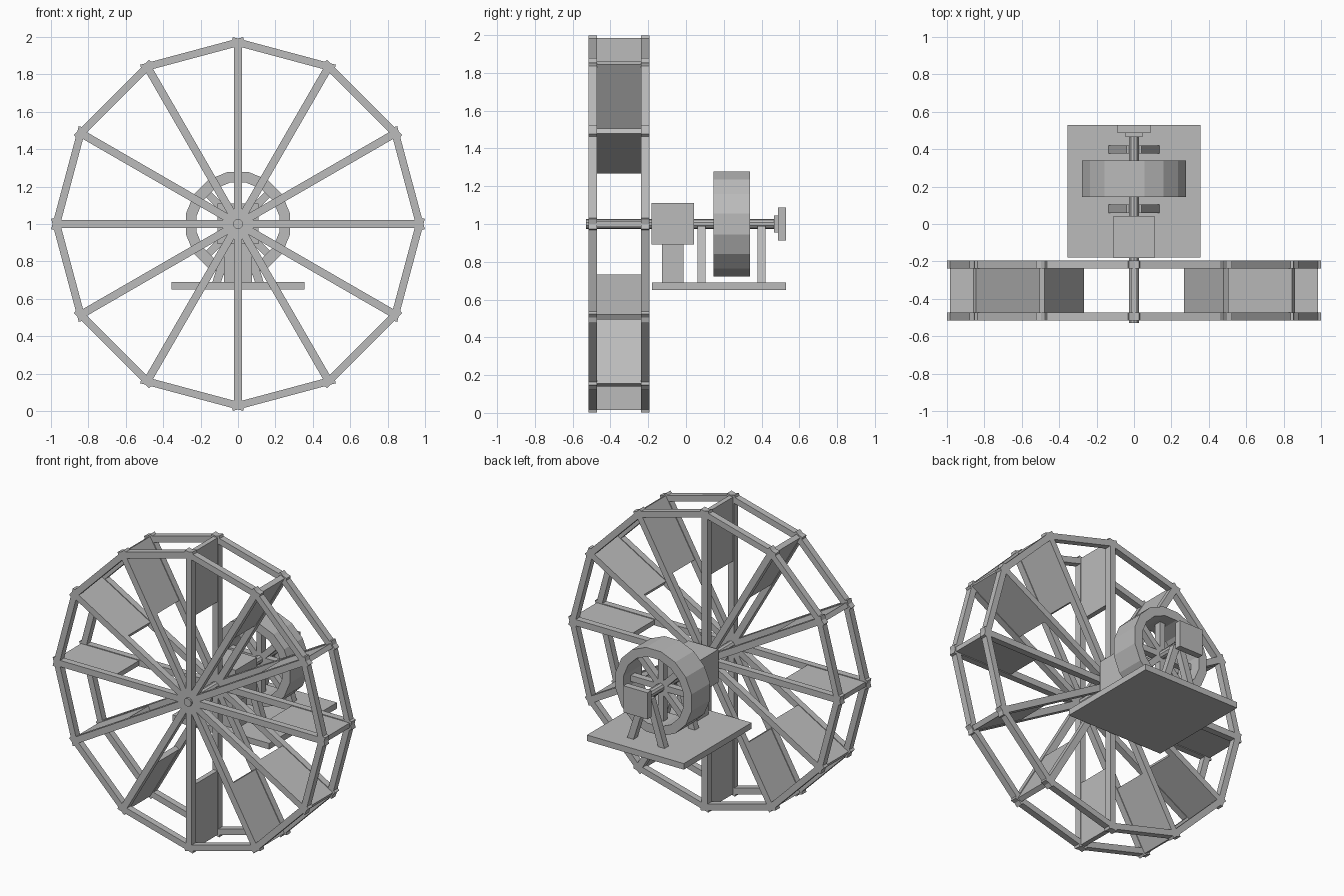
import bpy, bmesh, math
from mathutils import Matrix, Vector

if "Cube" in bpy.data.objects:
    bpy.data.objects.remove(bpy.data.objects["Cube"])

grey = bpy.data.materials.new("plain_grey")
grey.use_nodes = True
colour = (0.5, 0.5, 0.5, 1)
grey.diffuse_color = colour
grey.node_tree.nodes["Principled BSDF"].inputs["Base Color"].default_value = colour

AXIS = Matrix.Translation((0, 0, 1))


def make(name, bm):
    mesh = bpy.data.meshes.new(name)
    bmesh.ops.recalc_face_normals(bm, faces=bm.faces)
    bm.to_mesh(mesh)
    bm.free()
    mesh.materials.append(grey)
    obj = bpy.data.objects.new(name, mesh)
    bpy.context.collection.objects.link(obj)
    return obj


def add_box(bm, lo, hi, matrix=Matrix()):
    lo, hi = Vector(lo), Vector(hi)
    place = Matrix.Translation((lo + hi) / 2) @ Matrix.Diagonal((*(hi - lo), 1))
    bmesh.ops.create_cube(bm, size=1, matrix=matrix @ place)


def box(name, lo, hi):
    bm = bmesh.new()
    add_box(bm, lo, hi)
    return make(name, bm)


def radial(name, count, lo, hi, offset=0):
    """Boxes repeated about the axle; local x points outwards."""
    bm = bmesh.new()
    for i in range(count):
        turn = Matrix.Rotation(math.tau * (i + offset) / count, 4, "Y")
        add_box(bm, lo, hi, AXIS @ turn)
    return make(name, bm)


# Large wheel: two spoked rims joined by paddles
for side, y0, y1 in (("front", -0.515, -0.472), ("back", -0.237, -0.194)):
    radial(side + "_spokes", 12, (0, y0, -0.021), (0.975, y1, 0.021))
    radial(side + "_rim", 12, (0.918, y0, -0.285), (0.958, y1, 0.285), 0.5)
radial("paddles", 12, (0.56, -0.474, -0.016), (0.985, -0.235, 0.016))

# Axle
bm = bmesh.new()
bmesh.ops.create_cone(bm, cap_ends=True, segments=10, radius1=0.027, radius2=0.027,
                      depth=1.01, matrix=Matrix.Translation((0, -0.025, 1))
                      @ Matrix.Rotation(math.pi / 2, 4, "X"))
make("axle", bm)

# Flywheel: rim swept from a rectangular section, plus its spokes
bm = bmesh.new()
SIDES = 16
rings = []
for i in range(SIDES):
    a = math.tau * (i + 0.5) / SIDES
    rings.append([bm.verts.new((r * math.cos(a), y, 1 + r * math.sin(a)))
                  for r, y in ((0.225, 0.145), (0.284, 0.145), (0.284, 0.34), (0.225, 0.34))])
for i in range(SIDES):
    a, b = rings[i], rings[(i + 1) % SIDES]
    for j in range(4):
        k = (j + 1) % 4
        bm.faces.new((a[j], a[k], b[k], b[j]))
make("flywheel_rim", bm)
radial("flywheel_spokes", 8, (0, 0.22, -0.02), (0.23, 0.265, 0.02))

# Base, gearbox and end block
box("base_plate", (-0.355, -0.18, 0.65), (0.355, 0.53, 0.69))
box("gearbox", (-0.11, -0.182, 0.892), (0.11, 0.043, 1.11))
box("gearbox_pedestal", (-0.075, -0.128, 0.69), (0.075, -0.012, 0.892))
box("end_flange", (-0.045, 0.465, 0.955), (0.045, 0.487, 1.045))
box("end_block", (-0.088, 0.487, 0.912), (0.088, 0.53, 1.088))

# Splayed bearing legs
for side, y0 in (("front", 0.06), ("back", 0.378)):
    bm = bmesh.new()
    for s in (-1, 1):
        bar = []
        for x, z in ((-0.005, 0.99), (0.04, 0.99), (0.137, 0.69), (0.09, 0.69)):
            bar.append(bm.verts.new((s * x, y0, z)))
        face = bm.faces.new(bar)
        top = bmesh.ops.extrude_face_region(bm, geom=[face])["geom"]
        moved = [v for v in top if isinstance(v, bmesh.types.BMVert)]
        bmesh.ops.translate(bm, verts=moved, vec=(0, 0.043, 0))
    make(side + "_bearing_legs", bm)
